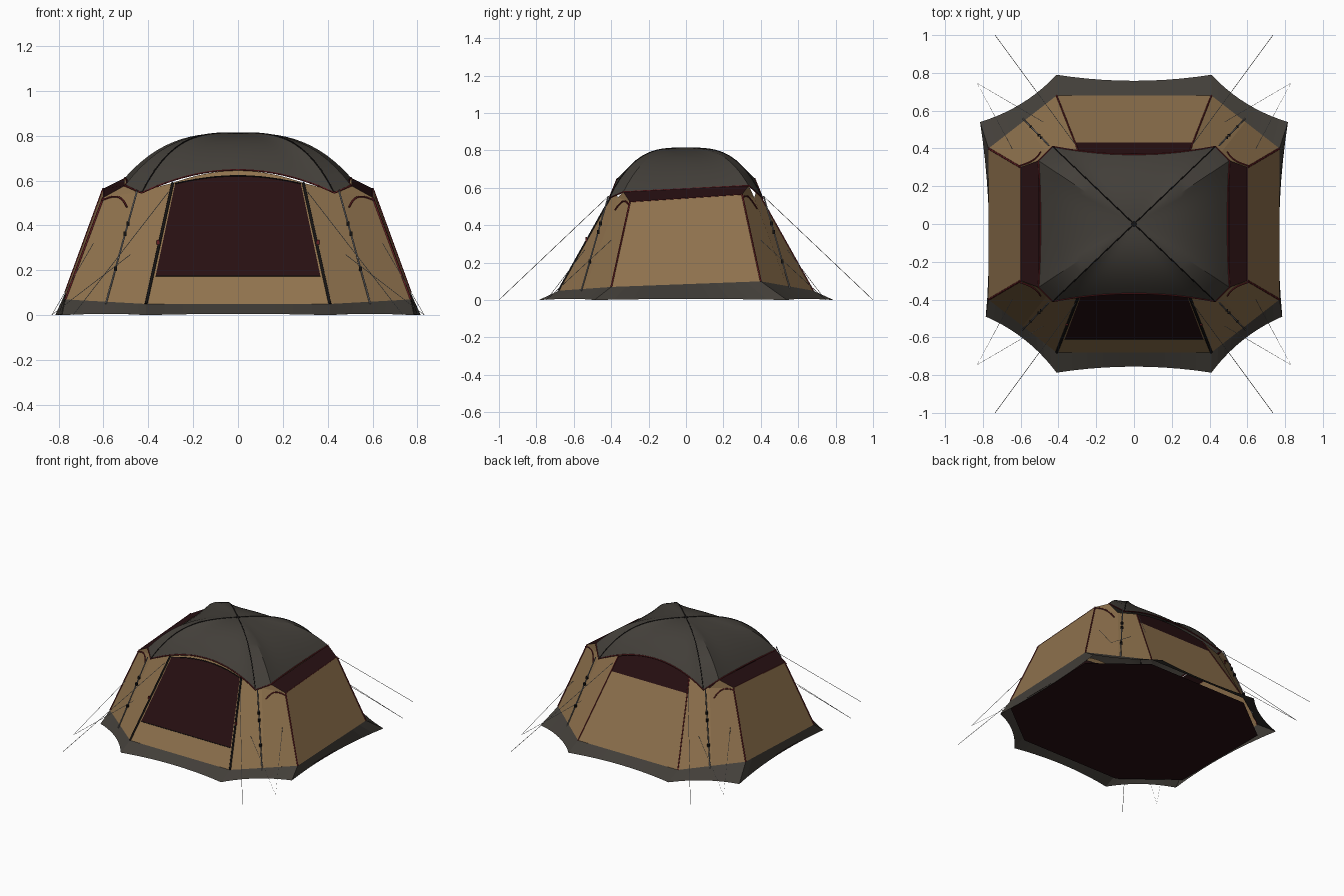
import bpy
import math
from mathutils import Vector

if "Cube" in bpy.data.objects:
    bpy.data.objects.remove(bpy.data.objects["Cube"])


def material(name, rgb):
    m = bpy.data.materials.new(name)
    m.diffuse_color = (*rgb, 1)
    m.use_nodes = True
    m.node_tree.nodes["Principled BSDF"].inputs["Base Color"].default_value = m.diffuse_color
    return m


TAN = material("tan_fabric", (0.275, 0.168, 0.075))
GREY = material("dark_grey_fabric", (0.055, 0.049, 0.041))
MESH = material("maroon_mesh", (0.020, 0.005, 0.006))
RED = material("red_trim", (0.13, 0.013, 0.016))
BLACK = material("black_trim", (0.007, 0.006, 0.006))
ROPE = material("pale_rope", (0.42, 0.42, 0.42))
METAL = material("pole_metal", (0.20, 0.20, 0.21))


def add_mesh(name, verts, faces, mats, idx=None, smooth=False):
    me = bpy.data.meshes.new(name)
    me.from_pydata([tuple(v) for v in verts], [], faces)
    for m in mats:
        me.materials.append(m)
    for i, p in enumerate(me.polygons):
        p.material_index = idx[i] if idx else 0
    ob = bpy.data.objects.new(name, me)
    bpy.context.collection.objects.link(ob)
    if smooth:
        bpy.ops.object.select_all(action='DESELECT')
        ob.select_set(True)
        bpy.context.view_layer.objects.active = ob
        bpy.ops.object.shade_smooth_by_angle(angle=math.radians(25))
    return ob


def tube(name, pts, r, mat, cyclic=False):
    cu = bpy.data.curves.new(name, 'CURVE')
    cu.dimensions = '3D'
    cu.bevel_depth = r
    cu.bevel_resolution = 1
    cu.use_fill_caps = True
    sp = cu.splines.new('POLY')
    sp.points.add(len(pts) - 1)
    for p, c in zip(sp.points, pts):
        p.co = (*c, 1)
    sp.use_cyclic_u = cyclic
    cu.materials.append(mat)
    ob = bpy.data.objects.new(name, cu)
    bpy.context.collection.objects.link(ob)
    return ob


def box(name, c, s, mat):
    bpy.ops.mesh.primitive_cube_add(size=1, location=c)
    ob = bpy.context.object
    ob.name = name
    ob.scale = s
    ob.data.materials.append(mat)


# ---- shared shape rules
def end_point(u, z, sy, out=0.0):
    """Point on the sloping front (sy=-1) or back (sy=1) wall."""
    return Vector((u * (0.41 - (z - 0.05) * 0.22), sy * (0.68 - (z - 0.05) * 0.56 + out), z))


def side_base(sx, sy):
    return Vector((0.77 * sx, 0.40 * sy, 0.085 + 0.015 * sy))


def side_top(sx, sy):
    return Vector((0.60 * sx, 0.30 * sy, 0.545 + 0.02 * sy))


def roof_side(sx, sy):
    return Vector((0.505 * sx, 0.335 * sy, 0.595 + 0.017 * sy))


def top_z(u):
    return 0.645 - 0.055 * u * u


# ---- front and back walls with mesh windows
def end_wall(name, sy, rows, us, is_mesh):
    n = len(us)
    verts = [end_point(u, r(u), sy) for r in rows for u in us]
    faces, idx = [], []
    for j in range(len(rows) - 1):
        for i in range(n - 1):
            a = j * n + i
            f = (a, a + 1, a + n + 1, a + n)
            faces.append(f if sy < 0 else f[::-1])
            idx.append(1 if is_mesh(j, (us[i] + us[i + 1]) / 2) else 0)
    add_mesh(name, verts, faces, [TAN, MESH], idx)


US = [-1, -0.96] + [-0.96 + 0.16 * k for k in range(1, 12)] + [0.96, 1]
end_wall("front_wall", -1, [lambda u: 0.05, lambda u: 0.175, lambda u: 0.622 - 0.038 * u * u, top_z],
         US, lambda j, u: j == 1 and abs(u) < 0.96)
end_wall("back_wall", 1, [lambda u: 0.05, lambda u: 0.495, top_z], US, lambda j, u: j == 1)
tube("window_top_trim", [end_point(u, 0.622 - 0.038 * u * u, -1, 0.002) for u in US[1:-1]], 0.003, BLACK)
tube("window_bottom_trim", [end_point(u, 0.175, -1) for u in (-0.96, 0.96)], 0.002, BLACK)

# ---- side walls, side mesh vents, corner panels, poles, ropes
for sx in (-1, 1):
    sn = "left" if sx < 0 else "right"
    b0, b1, t0, t1 = side_base(sx, -1), side_base(sx, 1), side_top(sx, -1), side_top(sx, 1)
    r0, r1 = roof_side(sx, -1), roof_side(sx, 1)
    fs = [(0, 1, 2, 3), (3, 2, 5, 4)]
    if sx < 0:
        fs = [f[::-1] for f in fs]
    add_mesh(sn + "_side_wall", [b0, b1, t1, t0, r0, r1], fs, [TAN, MESH], [0, 1])
    tube(sn + "_vent_trim", [t0, t1], 0.002, RED)
    for sy in (-1, 1):
        cn = sn + ("_front_" if sy < 0 else "_back_")
        fb, ft = end_point(sx, 0.05, sy), end_point(sx, 0.59, sy)
        sb, st = side_base(sx, sy), side_top(sx, sy)
        mb = (fb + sb) / 2
        mt = Vector((0.45 * sx, 0.365 * sy, 0.548))
        fs = [(0, 1, 4, 3), (1, 2, 5, 4), (4, 5, 6)]
        if sx * sy > 0:
            fs = [f[::-1] for f in fs]
        add_mesh(cn + "corner_panel", [fb, mb, sb, ft, mt, st, roof_side(sx, sy)], fs, [TAN])
        # seams
        if sy < 0:
            tube(cn + "door_zip", [fb, ft], 0.007, BLACK)
            box(cn + "door_tag", end_point(sx * 1.02, 0.325, sy, 0.008), (0.012, 0.008, 0.022), RED)
        else:
            tube(cn + "seam", [fb, ft], 0.004, RED)
        tube(cn + "side_seam", [sb, st], 0.005, RED)
        # arched vent trim at the top of the corner panel
        arc = []
        for k in range(9):
            u = k / 8
            v = 0.97 - 0.10 * u * u * u + 0.03 * math.sin(math.pi * u)
            u2 = u * 0.85
            p = sb.lerp(st, v).lerp(mb.lerp(mt, v), u2)
            arc.append(p + Vector((0.004 * sx, 0.004 * sy, 0)))
        tube(cn + "vent_arch", arc, 0.004, RED)
        # leg pole with clips
        foot, head = Vector((0.59 * sx, 0.56 * sy, 0.05)), Vector((0.45 * sx, 0.415 * sy, 0.555))
        tube(cn + "pole", [foot, head], 0.004, METAL)
        for t in (0.31, 0.62, 0.71):
            box(cn + "pole_clip", foot.lerp(head, t), (0.014, 0.014, 0.02), BLACK)
        # guy ropes
        peg = Vector((0.83 * sx, 0.745 * sy, 0.0015))
        tube(cn + "forked_rope", [(0.645 * sx, 0.40 * sy, 0.32), peg, (0.48 * sx, 0.54 * sy, 0.27)], 0.0015, ROPE)
        tube(cn + "long_rope", [(0.31 * sx, 0.42 * sy, 0.55), (0.735 * sx, 0.999 * sy, 0.0015)], 0.0015, ROPE)

# ---- ground skirt with scooped edges
half = [((0.41, -0.68, 0.05), (0.41, -0.787, 0)), ((0.77, -0.40, 0.07), (0.785, -0.49, 0)),
        ((0.77, 0.40, 0.10), (0.815, 0.54, 0)), ((0.41, 0.68, 0.05), (0.41, 0.79, 0))]
pairs = [(Vector(a), Vector(b)) for a, b in half]
flip = Vector((-1, 1, 1))
pairs += [(a * flip, b * flip) for a, b in reversed(pairs)]
N = 10
inner, outer = [], []
for k in range(8):
    (a0, b0), (a1, b1) = pairs[k], pairs[(k + 1) % 8]
    d = b1 - b0
    inward = Vector((-d.y, d.x, 0)).normalized()
    for i in range(N):
        t = i / N
        sag = 4 * t * (1 - t)
        inner.append(a0.lerp(a1, t))
        outer.append(b0.lerp(b1, t) + inward * 0.032 * sag + Vector((0, 0, 0.006 * sag)))
M = len(inner)
add_mesh("ground_skirt", inner + outer,
         [(i, M + i, M + (i + 1) % M, (i + 1) % M) for i in range(M)], [GREY])
add_mesh("floor", [Vector((a.x, a.y, 0.015)) for a, b in pairs], [tuple(range(7, -1, -1))], [MESH])

# ---- roof dome: boundary loop swept up to the apex
edge = []


def end_edge(sy):
    for k in range(-10, 11):
        s = k / 10
        x = 0.43 * s
        edge.append(Vector((-x * sy, sy * (0.368 + 0.042 * s * s),
                            0.648 - 0.103 * s * s)))


def side_edge(sx):
    a, b = roof_side(sx, -sx), roof_side(sx, sx)
    for k in range(13):
        t = k / 12
        edge.append(a.lerp(b, t) - Vector((0.01 * sx * 4 * t * (1 - t), 0, 0)))


end_edge(-1)
side_edge(1)
end_edge(1)
side_edge(-1)
APEX, R, E = 0.813, 14, len(edge)


def dome_point(b, t):
    corner = min(1, abs(b.x) / 0.43) * min(1, abs(b.y) / 0.40)
    p = 2.5 + 0.7 * corner ** 4
    return Vector((b.x * t, b.y * t, APEX - (APEX - b.z) * t ** p))


verts = [Vector((0, 0, APEX))] + [dome_point(b, r / R) for r in range(1, R + 1) for b in edge]
faces = [(0, 1 + i, 1 + (i + 1) % E) for i in range(E)]
for r in range(R - 1):
    for i in range(E):
        a, c = 1 + r * E + i, 1 + r * E + (i + 1) % E
        faces.append((a, a + E, c + E, c))
add_mesh("roof_dome", verts, faces, [GREY], smooth=True)
tube("roof_edge_trim", edge, 0.004, RED, cyclic=True)

# ---- crossing roof pole seams and the small crown cap
for sx in (-1, 1):
    for sy in (-1, 1):
        c = min(edge, key=lambda e: (e - Vector((0.43 * sx, 0.41 * sy, 0.545))).length)
        tube("roof_seam", [dome_point(c, 0.02 + 0.98 * k / 14) for k in range(15)], 0.003, BLACK)
bpy.ops.mesh.primitive_cylinder_add(vertices=12, radius=0.016, depth=0.005, location=(0, 0, APEX))
bpy.context.object.name = "crown_cap"
bpy.context.object.data.materials.append(BLACK)
